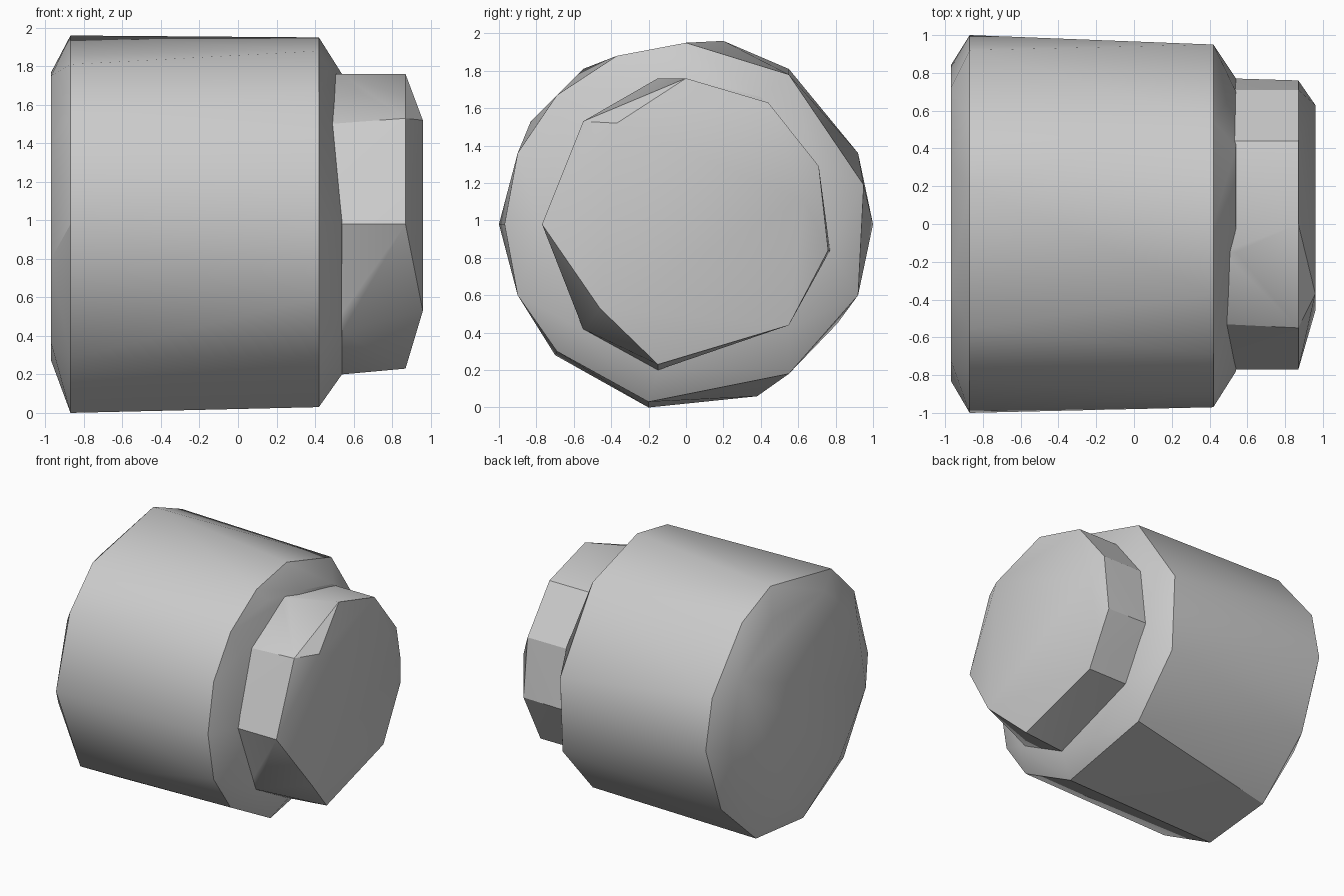
import bpy
import bmesh
import math

cube = bpy.data.objects.get("Cube")
if cube:
    bpy.data.objects.remove(cube, do_unlink=True)

grey = bpy.data.materials.new("plain_grey")
grey.use_nodes = True
colour = (0.6, 0.6, 0.6, 1)
grey.diffuse_color = colour
grey.node_tree.nodes["Principled BSDF"].inputs["Base Color"].default_value = colour


def skin(name, rings):
    """Wrap a faceted skin around (x, [(y, z), ...]) cross-sections."""
    bm = bmesh.new()
    for x, points in rings:
        for y, z in points:
            bm.verts.new((x, y, z))
    result = bmesh.ops.convex_hull(bm, input=bm.verts)
    loose = set(result["geom_interior"]) | set(result["geom_unused"])
    bmesh.ops.delete(bm, geom=[g for g in loose if isinstance(g, bmesh.types.BMVert)],
                     context="VERTS")
    bmesh.ops.recalc_face_normals(bm, faces=bm.faces)
    mesh = bpy.data.meshes.new(name)
    bm.to_mesh(mesh)
    bm.free()
    mesh.materials.append(grey)
    obj = bpy.data.objects.new(name, mesh)
    bpy.context.collection.objects.link(obj)
    bpy.ops.object.select_all(action="DESELECT")
    obj.select_set(True)
    bpy.context.view_layer.objects.active = obj
    bpy.ops.object.shade_smooth_by_angle(angle=math.radians(30))
    return obj


# Wide drum: back cap, back rim, front rim and sloping shoulder
back_cap = [(-.83, .8), (-.72, 1.4), (-.33, 1.75), (.32, 1.77), (.72, 1.45),
            (.84, .95), (.6, .42), (.1, .27), (-.5, .36)]
back_rim = [(-1, .98), (-.7, .28), (-.2, 0), (.38, .06), (.81, .45), (1, .98),
            (.92, 1.36), (.55, 1.81), (.2, 1.96), (-.55, 1.81), (-.83, 1.53)]
front_rim = [(-.97, .98), (-.9, .6), (-.69, .3), (-.2, .03), (.55, .18), (.92, .6),
             (.95, 1.19), (.55, 1.78), (0, 1.95), (-.37, 1.88), (-.69, 1.67), (-.9, 1.36)]
shoulder = [(-.78, .98), (-.62, .45), (-.15, .2), (.55, .42), (.77, .85),
            (.7, 1.3), (.4, 1.66), (0, 1.76)]
shoulder_dip = [(-.75, 1.26), (-.65, 1.5), (-.3, 1.78)]
skin("drum", [(-.97, back_cap), (-.87, back_rim), (.42, front_rim),
              (.47, shoulder_dip), (.54, shoulder)])

# Narrow neck with a bevelled, slanting end
neck_base = [(-.77, .98), (-.55, .42), (-.15, .2), (.55, .44), (.77, .84),
             (.71, 1.29), (.44, 1.63), (-.15, 1.76), (-.53, 1.5)]
neck_rim = [(-.77, .98), (-.55, 1.53), (0, 1.76), (.44, 1.63), (.71, 1.29),
            (.76, .84), (.55, .44), (-.15, .23)]
neck_end = [(-.46, .53), (.63, 1.11), (-.37, 1.52)]
skin("neck", [(.47, neck_base), (.54, neck_base), (.87, neck_rim), (.96, neck_end)])
